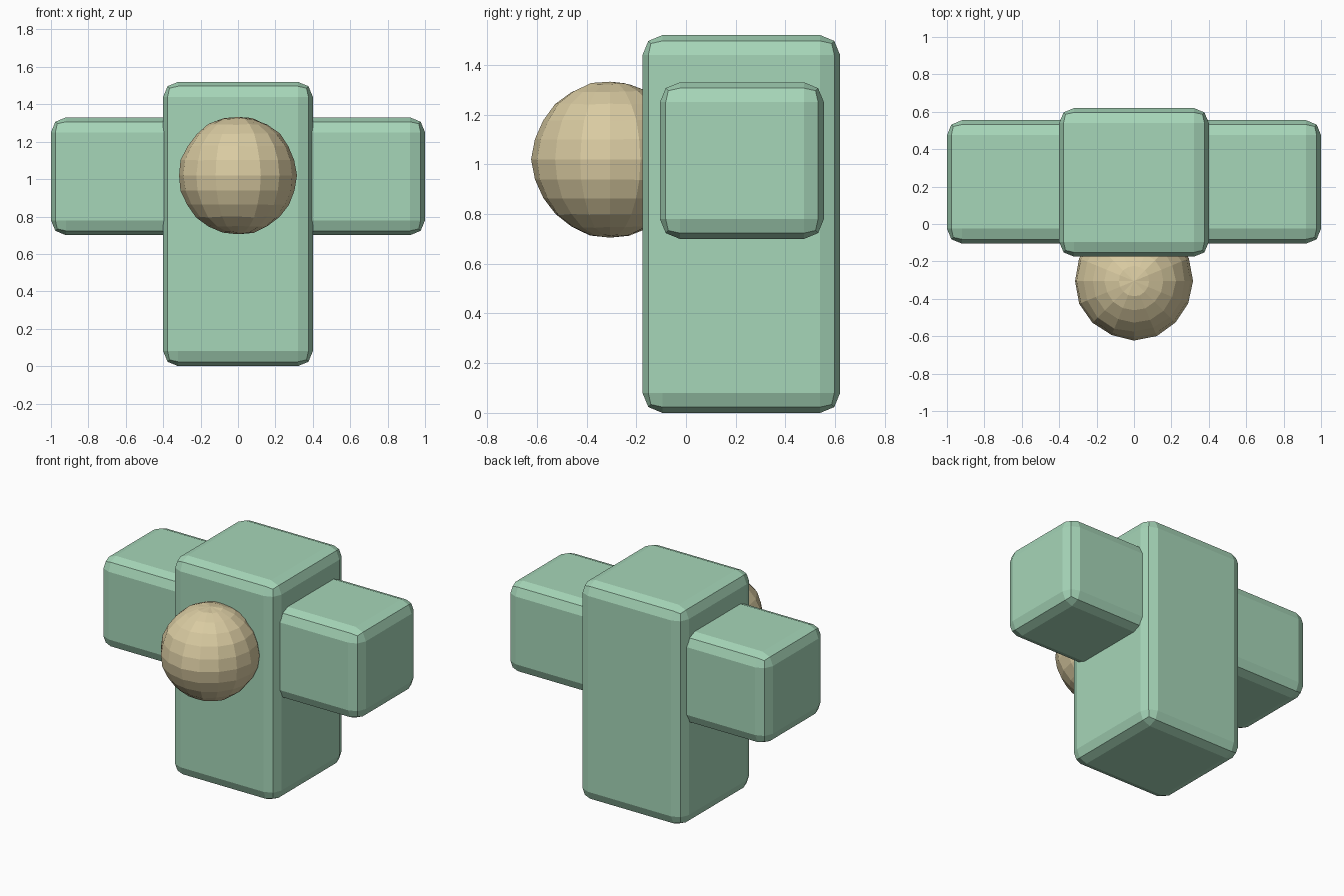
import bpy
import bmesh
import random
from mathutils import Vector

default = bpy.data.objects.get("Cube")
if default:
    bpy.data.objects.remove(default, do_unlink=True)

random.seed(4)


def material(name, color):
    mat = bpy.data.materials.new(name)
    mat.use_nodes = True
    mat.diffuse_color = color
    mat.node_tree.nodes["Principled BSDF"].inputs["Base Color"].default_value = color
    return mat


def add_object(name, bm, mat):
    mesh = bpy.data.meshes.new(name)
    bm.to_mesh(mesh)
    bm.free()
    mesh.materials.append(mat)
    obj = bpy.data.objects.new(name, mesh)
    bpy.context.collection.objects.link(obj)
    return obj


def rounded_box(name, low, high, mat, bevel=0.08):
    """Box between two corners with a faceted two-step bevel."""
    low, high = Vector(low), Vector(high)
    bm = bmesh.new()
    bmesh.ops.create_cube(bm, size=1)
    bmesh.ops.scale(bm, vec=high - low, verts=bm.verts)
    bmesh.ops.translate(bm, vec=(low + high) / 2, verts=bm.verts)
    bmesh.ops.bevel(bm, geom=bm.edges[:], offset=bevel, segments=2,
                    profile=0.5, affect='EDGES')
    return add_object(name, bm, mat)


green = material("soft green", (0.38, 0.67, 0.48, 1))
tan = material("sand tan", (0.70, 0.60, 0.36, 1))

# Upright body
rounded_box("body", (-0.4, -0.175, 0), (0.4, 0.62, 1.52), green)

# Side arms, sunk a little into the body
for name, side in (("left_arm", 1), ("right_arm", -1)):
    inner, outer = 0.3 * side, side
    rounded_box(name, (min(inner, outer), -0.105, 0.7),
                (max(inner, outer), 0.555, 1.33), green)

# Round nose with slightly rough facets
bm = bmesh.new()
bmesh.ops.create_uvsphere(bm, u_segments=16, v_segments=12, radius=0.317)
for v in bm.verts:
    v.co *= random.uniform(0.98, 1.005)
bmesh.ops.translate(bm, vec=(0, -0.305, 1.02), verts=bm.verts)
add_object("nose", bm, tan)
